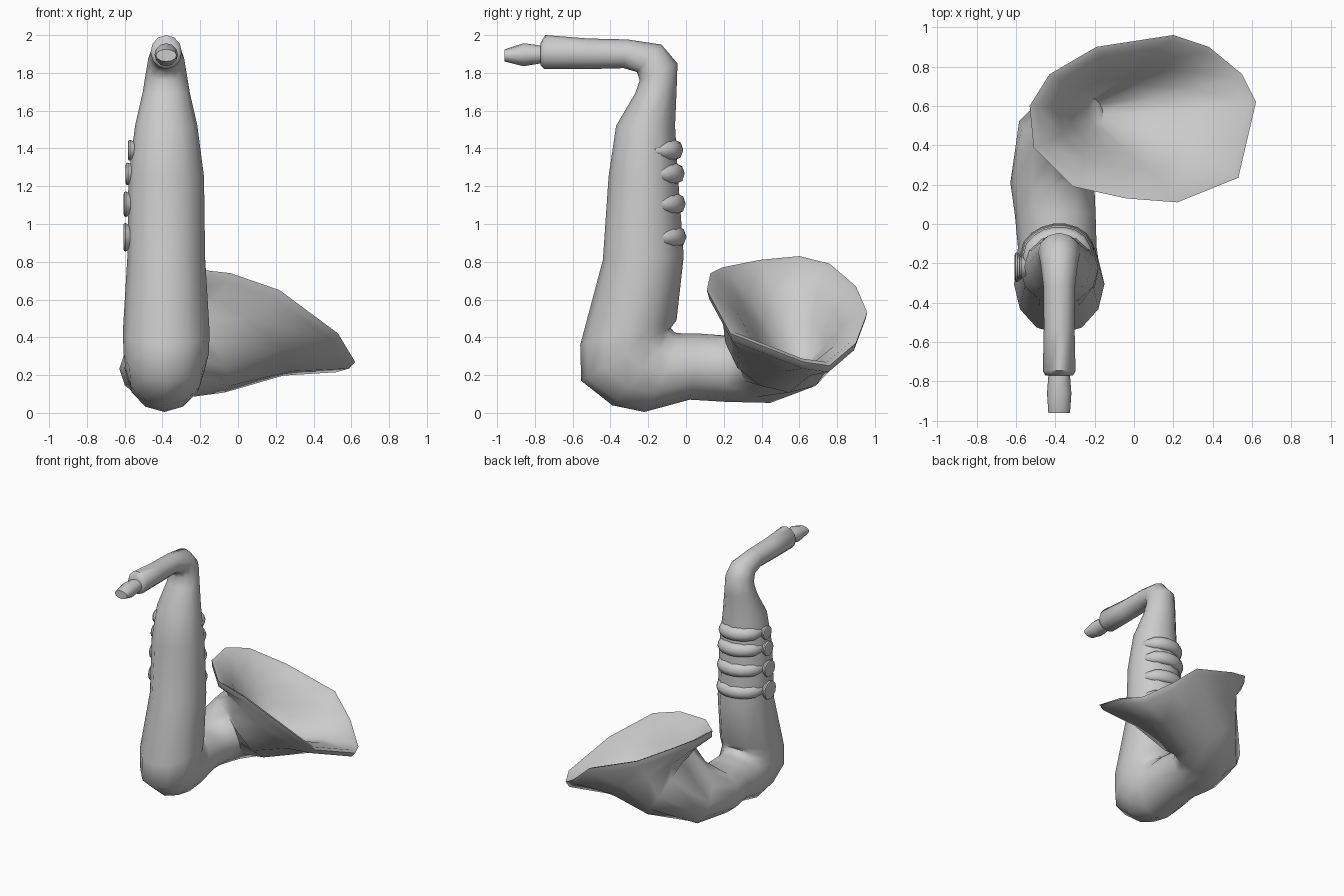
import bpy, bmesh, math
from mathutils import Vector as V

if "Cube" in bpy.data.objects:
    bpy.data.objects.remove(bpy.data.objects["Cube"])

N = 12
TAU = 2 * math.pi


def finish(name, bm, angle=50):
    bmesh.ops.recalc_face_normals(bm, faces=bm.faces)
    me = bpy.data.meshes.new(name)
    bm.to_mesh(me)
    bm.free()
    ob = bpy.data.objects.new(name, me)
    bpy.context.collection.objects.link(ob)
    bpy.ops.object.select_all(action='DESELECT')
    ob.select_set(True)
    bpy.context.view_layer.objects.active = ob
    bpy.ops.object.shade_smooth_by_angle(angle=math.radians(angle))
    return ob


def loft(name, rings, angle=50):
    bm = bmesh.new()
    vs = [[bm.verts.new(p) for p in r] for r in rings]
    for a, b in zip(vs, vs[1:]):
        n = len(a)
        for i in range(n):
            bm.faces.new((a[i], a[(i + 1) % n], b[(i + 1) % n], b[i]))
    bm.faces.new(vs[0])
    bm.faces.new(vs[-1])
    return finish(name, bm, angle)


def section(x, w, y0, z0, y1, z1):
    """Oval spanning two silhouette points in the side view, half width w."""
    a, b = V((x, y0, z0)), V((x, y1, z1))
    return [(a + b) / 2 + (b - a) / 2 * math.cos(TAU * i / N)
            + V((w * math.sin(TAU * i / N), 0, 0)) for i in range(N)]


def disc_ring(c, n, r):
    c, n = V(c), V(n).normalized()
    u = n.cross(V((0, 0, 1))).normalized()
    v = n.cross(u)
    return [c + u * r * math.cos(TAU * i / N) + v * r * math.sin(TAU * i / N)
            for i in range(N)]


def centre(r):
    return sum(r, V()) / len(r)


def scaled(r, s, shift=(0, 0, 0)):
    c = centre(r)
    return [c + (p - c) * s + V(shift) for p in r]


def align(ring, prev):
    """Reorder a ring so its corners line up with the previous one."""
    c, p = centre(ring), centre(prev)
    options = [q[k:] + q[:k] for q in (ring, ring[::-1]) for k in range(N)]
    return min(options, key=lambda q: sum(((a - c) - (b - p)).length_squared
                                          for a, b in zip(q, prev)))


def mix(a, b, t):
    return [p.lerp(q, t) for p, q in zip(a, b)]


# mouthpiece
CX = -.38
loft("mouthpiece", [section(CX, *s) for s in [
    (.055, -.96, 1.86, -.96, 1.925),
    (.062, -.86, 1.835, -.86, 1.957),
    (.055, -.77, 1.85, -.77, 1.945),
    (.055, -.72, 1.85, -.72, 1.945)]], 40)

# neck, body and bow: inner silhouette point, outer silhouette point
tube = [section(*s) for s in [
    (CX, .07, -.77, 1.84, -.77, 1.96),
    (CX, .083, -.75, 1.82, -.745, 2.0),
    (CX, .078, -.52, 1.82, -.52, 1.982),
    (CX, .08, -.33, 1.825, -.31, 1.977),
    (CX, .095, -.26, 1.805, -.13, 1.95),
    (CX, .107, -.245, 1.76, -.045, 1.85),
    (CX, .125, -.27, 1.69, -.05, 1.70),
    (CX, .165, -.37, 1.52, -.058, 1.52),
    (CX, .2, -.41, 1.25, -.042, 1.25),
    (CX, .206, -.44, .81, -.012, .83),
    (CX, .23, -.56, .36, -.05, .49),
    (CX, .225, -.555, .17, -.08, .45),
    (-.385, .21, -.39, .04, -.06, .425),
    (-.39, .20, -.22, .005, -.01, .42),
    (-.40, .205, .02, .07, .07, .42),
    (-.415, .213, .22, .058, .20, .41)]]

# bell: warped rim outline, elbow rings, flared lip and hollow inside
rim = [V(p) for p in [
    (.62, .62, .27), (.53, .235, .42), (.22, .11, .65),
    (-.04, .13, .74), (-.31, .19, .77), (-.51, .39, .81), (-.53, .60, .83),
    (-.43, .76, .79), (-.19, .90, .67), (.20, .96, .53), (.38, .90, .37),
    (.55, .76, .25)]]
elbow = align(disc_ring((-.38, .395, .285), (.5, .8, .25), .24), tube[-1])
throat = align(disc_ring((-.22, .5, .37), (.8, .25, .5), .305), elbow)
rim = align(rim, throat)
under = scaled(rim, .97, (-.015, 0, -.045))
lip = scaled(rim, .93, (0, 0, -.005))
middle = scaled(mix(throat, under, .58), .91)
pit = align(disc_ring((-.2, .57, .27), (.8, .2, .6), .07), throat)
hollow = [scaled(mix(lip, pit, .28), .91), scaled(mix(lip, pit, .62), .95), pit]
loft("body_and_bell", tube + [elbow, throat, middle, under, rim, lip] + hollow, 60)

# side keys and the low arms swelling around the back of the body
for k, (z, x, r, br) in enumerate([(1.39, -.568, .055, .187), (1.265, -.58, .06, .195),
                                   (1.105, -.59, .068, .20), (.93, -.592, .076, .204)]):
    loft(f"key_{k + 1}", [disc_ring((x + dx, -.22, z), (-1, 0, 0), r * s)
                          for dx, s in ((.02, .8), (-.003, 1), (-.012, .95), (-.015, .8))], 40)
    arm = []
    for i in range(11):
        t = i / 10
        a = math.radians(20 + 155 * t)
        thick = .045 * min(1, .35 + 3 * min(t, 1 - t))
        d = V((math.cos(a), math.sin(a), 0))
        c = V((CX, -.223, z - .005 + .015 * t)) + d * (br - .022)
        arm.append([c + d * thick * math.cos(TAU * j / 8)
                    + V((0, 0, 1.2 * thick * math.sin(TAU * j / 8))) for j in range(8)])
    loft(f"key_arm_{k + 1}", arm, 60)
